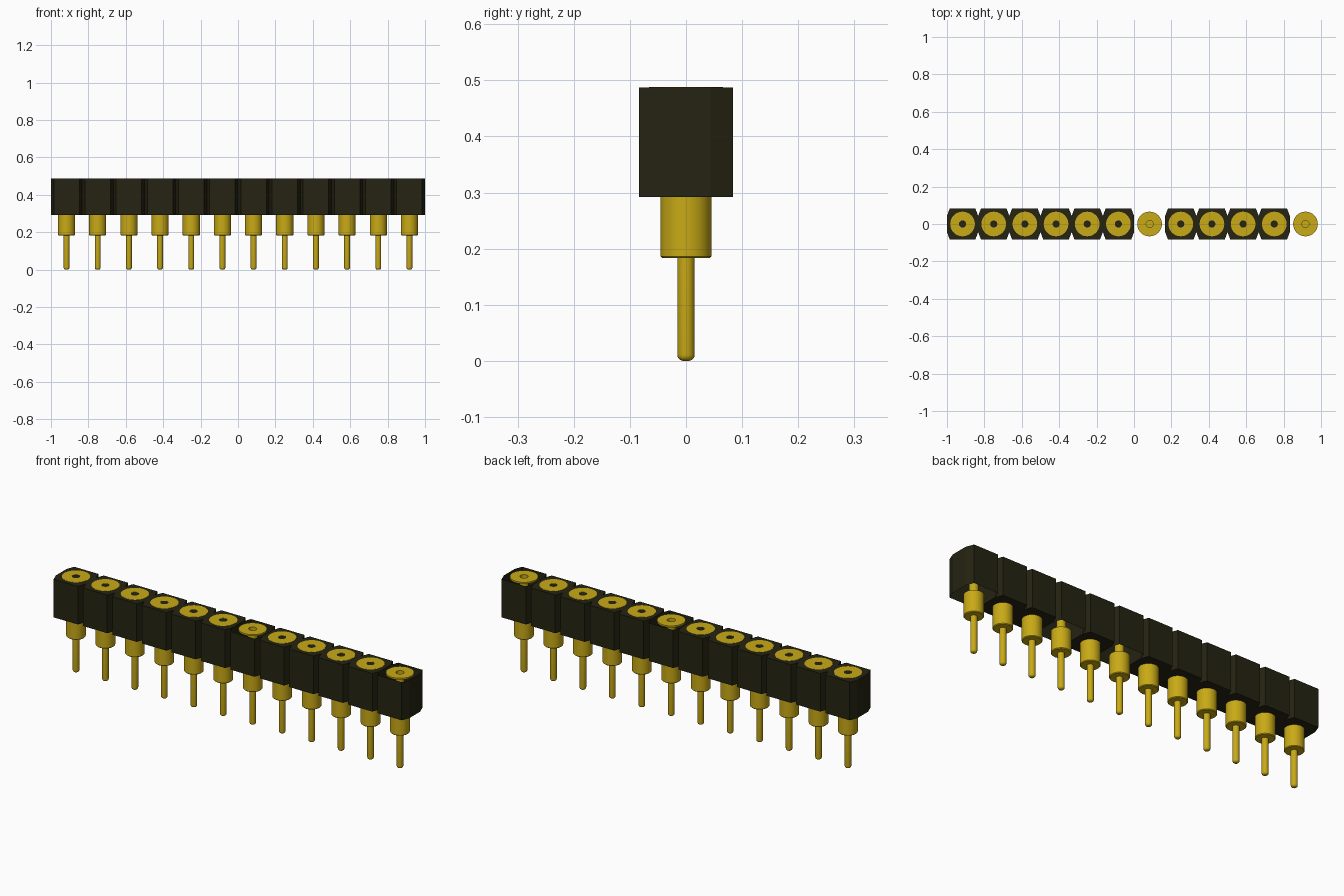
import bpy, bmesh, math

cube = bpy.data.objects.get("Cube")
if cube:
    bpy.data.objects.remove(cube, do_unlink=True)

COUNT = 12
PITCH = 2 / COUNT
HALF = PITCH / 2
Z0, Z1 = 0.292, 0.487
OPEN_TOP = {7, 12}          # housings without a top face
OPEN_BOTTOM = {7, 9, 12}    # housings without a bottom face


def material(name, rgb, rough):
    m = bpy.data.materials.new(name)
    m.use_nodes = True
    m.diffuse_color = (*rgb, 1)
    bsdf = m.node_tree.nodes["Principled BSDF"]
    bsdf.inputs["Base Color"].default_value = (*rgb, 1)
    bsdf.inputs["Roughness"].default_value = rough
    return m


def add_object(name, mesh, x):
    ob = bpy.data.objects.new(name, mesh)
    ob.location.x = x
    bpy.context.collection.objects.link(ob)
    return ob


def housing_mesh(name, top, bottom, mat):
    # Octagonal prism: a square block with long, shallow corner chamfers
    cx, cy = 0.015, 0.04
    quarter = [(HALF, HALF - cy), (HALF - cx, HALF)]
    outline = (quarter + [(-x, y) for x, y in reversed(quarter)]
               + [(-x, -y) for x, y in quarter]
               + [(x, -y) for x, y in reversed(quarter)])
    bm = bmesh.new()
    low = [bm.verts.new((x, y, Z0)) for x, y in outline]
    high = [bm.verts.new((x, y, Z1)) for x, y in outline]
    n = len(outline)
    for i in range(n):
        j = (i + 1) % n
        bm.faces.new((low[i], low[j], high[j], high[i]))
    if top:
        bm.faces.new(high)
    if bottom:
        bm.faces.new(low[::-1])
    me = bpy.data.meshes.new(name)
    bm.to_mesh(me)
    bm.free()
    me.materials.append(mat)
    return me


def lathe_mesh(name, profile, mat, steps=32):
    # Revolve an (r, z) profile around the vertical axis
    bm = bmesh.new()
    verts = [bm.verts.new((r, 0, z)) for r, z in profile]
    edges = [bm.edges.new(pair) for pair in zip(verts, verts[1:])]
    bmesh.ops.spin(bm, geom=verts + edges, cent=(0, 0, 0), axis=(0, 0, 1),
                   angle=2 * math.pi, steps=steps, use_merge=True)
    bmesh.ops.remove_doubles(bm, verts=bm.verts, dist=1e-5)
    bmesh.ops.recalc_face_normals(bm, faces=bm.faces)
    me = bpy.data.meshes.new(name)
    bm.to_mesh(me)
    bm.free()
    me.materials.append(mat)
    return me


black = material("dark housing plastic", (0.018, 0.017, 0.006), 0.6)
gold = material("gold metal", (0.58, 0.40, 0.008), 0.4)

# Contact: rounded tail, barrel, slim neck, thin top flange and a blind hole
TOP = Z1 + 0.001
tail_r, round_r = 0.0155, 0.011
tip = [(tail_r - round_r + round_r * math.sin(a), round_r * (1 - math.cos(a)))
       for a in (math.pi / 2 * k / 5 for k in range(6))]
profile = [(0, 0)] + tip + [
    (tail_r, 0.183), (0.042, 0.183), (0.0455, 0.1865), (0.0455, Z0 + 0.001),
    (0.021, Z0 + 0.001), (0.021, TOP - 0.008), (0.066, TOP - 0.008),
    (0.066, TOP), (0.019, TOP), (0.019, 0.33), (0, 0.33)]
contact = lathe_mesh("contact_pin", profile, gold)

pins = []
for i in range(1, COUNT + 1):
    x = (i - 0.5) * PITCH - 1
    body = housing_mesh(f"housing_{i}", i not in OPEN_TOP, i not in OPEN_BOTTOM, black)
    add_object(f"housing_{i}", body, x)
    pins.append(add_object(f"contact_pin_{i}", contact, x))

# Smooth the round metal, keeping the rims sharp
bpy.ops.object.select_all(action='DESELECT')
pins[0].select_set(True)
bpy.context.view_layer.objects.active = pins[0]
bpy.ops.object.shade_smooth_by_angle(angle=math.radians(35))
